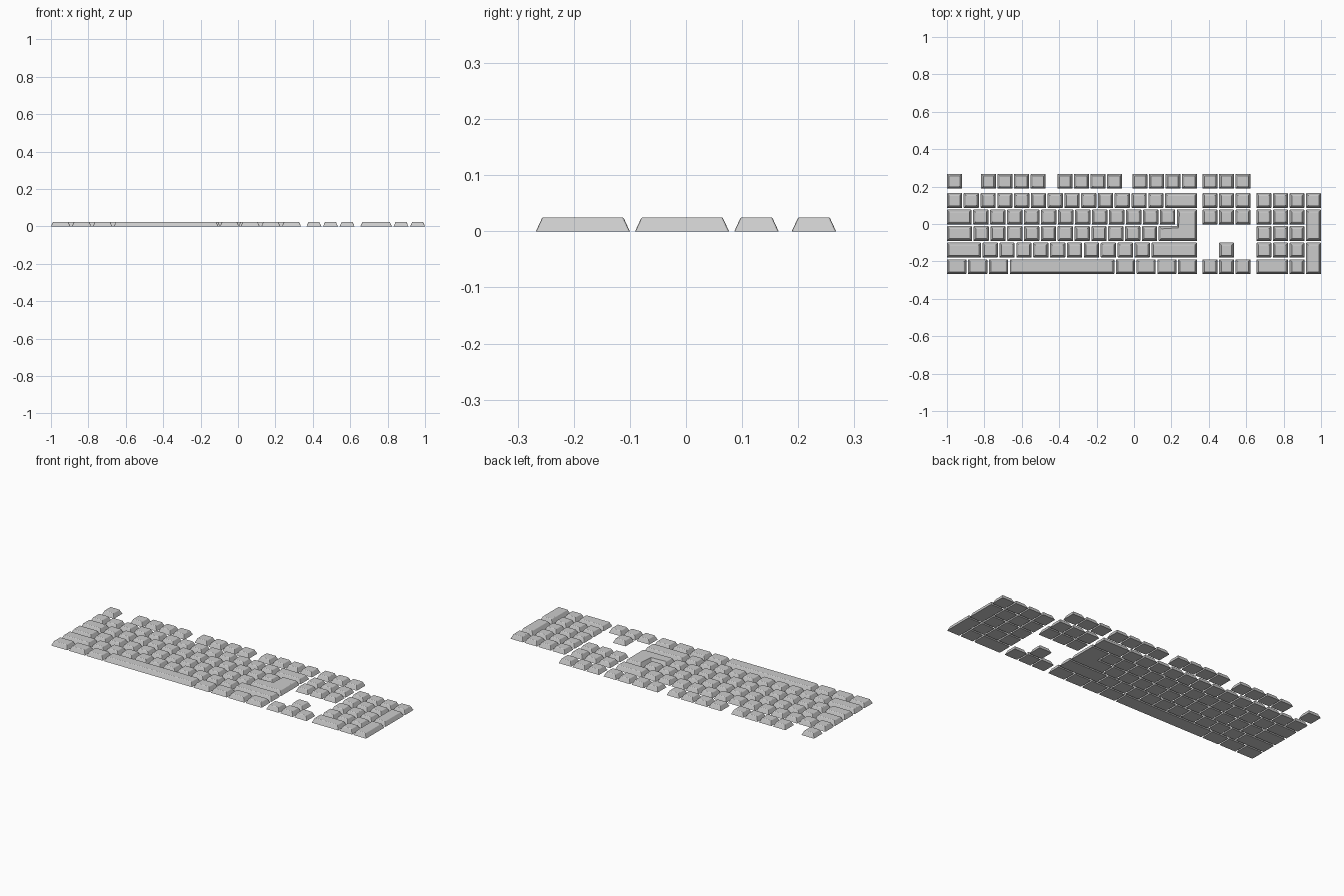
import bpy, bmesh
from mathutils import Vector

if "Cube" in bpy.data.objects:
    bpy.data.objects.remove(bpy.data.objects["Cube"])

PITCH, GAP, HEIGHT, INSET = 0.0885, 0.0085, 0.025, 0.0115
ROW_Y = [-0.2675 + 0.0884 * i for i in range(5)] + [0.1885]   # bottom row to function row
KEY = PITCH - GAP
NAV_X, PAD_X, MAIN_END = 0.366, 0.6545, 0.337


def keycap(name, outline):
    """Tapered cap with softened edges from a right-angled counter-clockwise outline."""
    n = len(outline)
    pts = [Vector(p) for p in outline]
    bm = bmesh.new()
    base, top = [], []
    for i, p in enumerate(pts):
        d1 = (p - pts[i - 1]).normalized()
        d2 = (pts[(i + 1) % n] - p).normalized()
        q = p + INSET * (Vector((-d1.y, d1.x)) + Vector((-d2.y, d2.x)))
        base.append(bm.verts.new((p.x, p.y, 0)))
        top.append(bm.verts.new((q.x, q.y, HEIGHT)))
    bm.faces.new(list(reversed(base)))
    bm.faces.new(top)
    for i in range(n):
        j = (i + 1) % n
        bm.faces.new((base[i], base[j], top[j], top[i]))
    edges = [e for e in bm.edges if max(v.co.z for v in e.verts) > 0.01]
    bmesh.ops.bevel(bm, geom=edges, offset=0.003, segments=2, profile=0.5, affect='EDGES')
    bmesh.ops.recalc_face_normals(bm, faces=bm.faces)
    mesh = bpy.data.meshes.new(name)
    bm.to_mesh(mesh)
    bm.free()
    obj = bpy.data.objects.new(name, mesh)
    bpy.context.collection.objects.link(obj)


def key(name, x0, x1, row, rows=1):
    y0, y1 = ROW_Y[row], ROW_Y[row + rows - 1] + KEY - 0.001
    keycap(name, [(x0, y0), (x1, y0), (x1, y1), (x0, y1)])


def run(name, x0, x1, count, row):
    """Evenly spaced keys from x0 up to x1, where the next key would start."""
    step = (x1 - x0) / count
    for i in range(count):
        key(f"{name}_{i + 1}", x0 + i * step, x0 + (i + 1) * step - GAP, row)


# Function row: escape and three groups of four
key("escape_key", -1, -1 + KEY, 5)
for g, x in enumerate((-0.818, -0.409, MAIN_END - 4 * PITCH + GAP)):
    run(f"function_key_group_{g + 1}", x, x + 4 * PITCH, 4, 5)

# Number row
run("number_key", -1, 0.166, 13, 4)
key("backspace_key", 0.166, MAIN_END, 4)

# Letter rows with their wide left-hand keys
key("tab_key", -1, -0.86 - GAP, 3)
run("upper_letter_key", -0.86, 0.229, 12, 3)
key("caps_key", -1, -0.858 - GAP, 2)
run("middle_letter_key", -0.858, 0.132, 11, 2)
key("left_shift_key", -1, -0.81 - GAP, 1)
run("lower_letter_key", -0.81, 0.093, 10, 1)
key("right_shift_key", 0.093, MAIN_END, 1)

# L-shaped enter key
y_low, y_step, y_high = ROW_Y[2], ROW_Y[2] + KEY - 0.001, ROW_Y[3] + KEY - 0.001
keycap("enter_key", [(0.132, y_low), (MAIN_END, y_low), (MAIN_END, y_high),
                     (0.229, y_high), (0.229, y_step), (0.132, y_step)])

# Bottom row
run("left_modifier_key", -1, -0.664, 3, 0)
key("space_bar", -0.664, -0.105, 0)
run("right_modifier_key", -0.0965, MAIN_END + GAP, 4, 0)

# Navigation cluster and arrows
for row, name in ((5, "system_key"), (4, "navigation_upper"), (3, "navigation_lower"), (0, "arrow_key")):
    run(name, NAV_X, NAV_X + 3 * PITCH, 3, row)
key("arrow_up_key", NAV_X + PITCH, NAV_X + PITCH + KEY, 1)

# Number pad
run("pad_top_key", PAD_X, PAD_X + 4 * PITCH, 4, 4)
for row in (1, 2, 3):
    run(f"pad_row_{row}_key", PAD_X, PAD_X + 3 * PITCH, 3, row)
key("pad_zero_key", PAD_X, PAD_X + 2 * PITCH - GAP, 0)
key("pad_point_key", PAD_X + 2 * PITCH, PAD_X + 3 * PITCH - GAP, 0)
key("pad_plus_key", PAD_X + 3 * PITCH, 1, 2, 2)
key("pad_enter_key", PAD_X + 3 * PITCH, 1, 0, 2)
